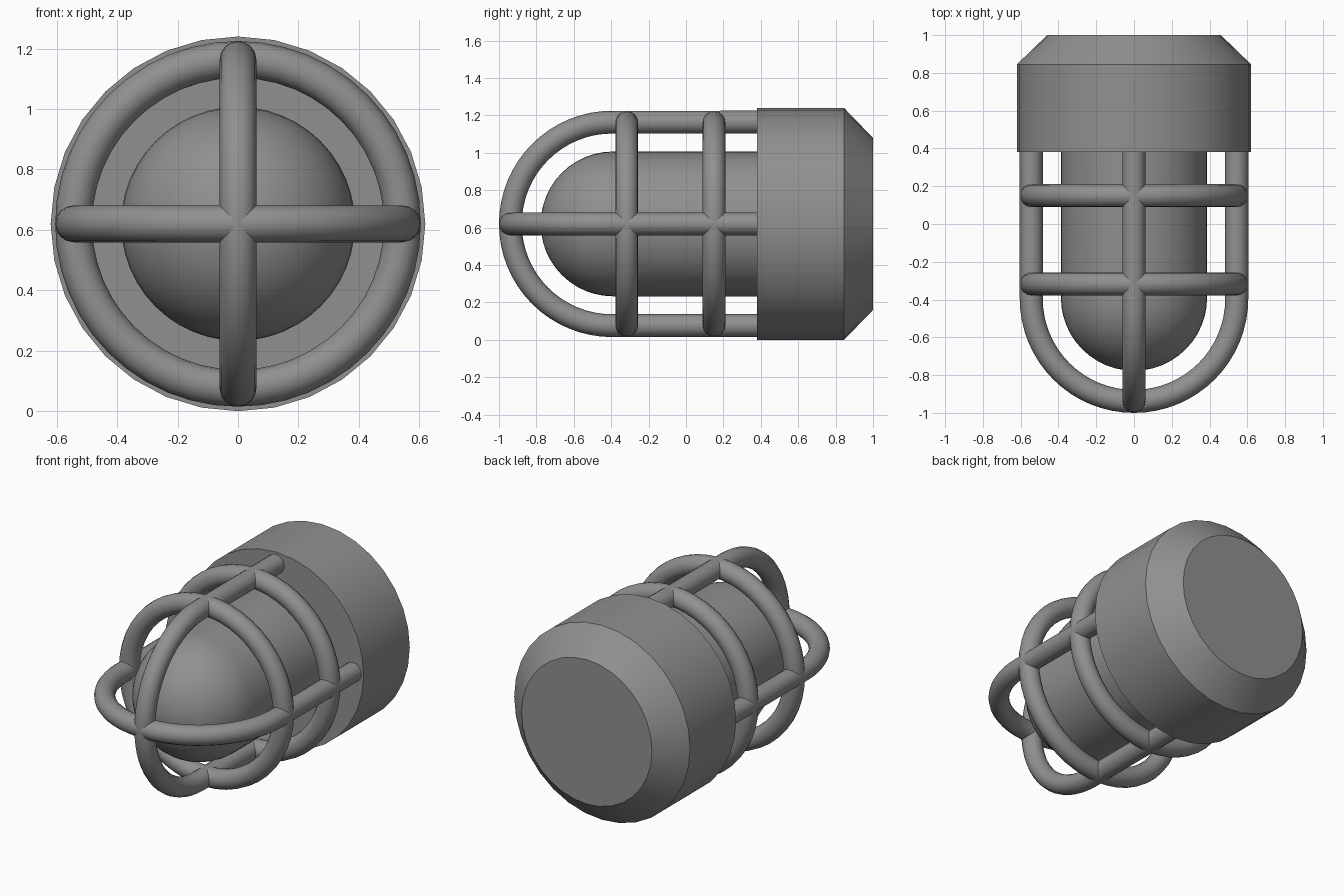
import bpy, bmesh
from math import sin, cos, pi, radians
from mathutils import Matrix, Vector

if "Cube" in bpy.data.objects:
    bpy.data.objects.remove(bpy.data.objects["Cube"])

CZ = 0.62        # height of the lamp axis
TUBE = 0.061     # cage bar radius
CAGE = 0.544     # cage centreline radius
ARC_Y = -0.395   # where the cage bars start curving

# Dark grey paint for every part
paint = bpy.data.materials.new("dark_grey")
paint.diffuse_color = (0.28, 0.28, 0.28, 1)
paint.use_nodes = True
paint.node_tree.nodes["Principled BSDF"].inputs["Base Color"].default_value = paint.diffuse_color


def finish(obj, angle=30):
    obj.data.materials.clear()
    obj.data.materials.append(paint)
    bpy.ops.object.select_all(action='DESELECT')
    obj.select_set(True)
    bpy.context.view_layer.objects.active = obj
    bpy.ops.object.shade_smooth_by_angle(angle=radians(angle))


def lathe(name, profile, steps):
    """Spin (radius, y) points around the lamp axis."""
    bm = bmesh.new()
    verts = [bm.verts.new((0, y, r)) for r, y in profile]
    edges = [bm.edges.new(pair) for pair in zip(verts, verts[1:])]
    bmesh.ops.spin(bm, geom=verts + edges, cent=(0, 0, 0), axis=(0, 1, 0),
                   angle=2 * pi, steps=steps, use_duplicate=False)
    bmesh.ops.remove_doubles(bm, verts=bm.verts, dist=1e-4)
    bmesh.ops.recalc_face_normals(bm, faces=bm.faces)
    mesh = bpy.data.meshes.new(name)
    bm.to_mesh(mesh)
    bm.free()
    obj = bpy.data.objects.new(name, mesh)
    bpy.context.collection.objects.link(obj)
    obj.location.z = CZ
    finish(obj)


def hoop(name, roll):
    """U-shaped bar: straight legs joined by a half circle at the front."""
    path = [(-CAGE, 0.40)]
    path += [(-CAGE * cos(pi * i / 32), ARC_Y - CAGE * sin(pi * i / 32)) for i in range(33)]
    path += [(CAGE, 0.40)]
    curve = bpy.data.curves.new(name, 'CURVE')
    curve.dimensions = '3D'
    curve.bevel_depth = TUBE
    curve.bevel_resolution = 6
    curve.use_fill_caps = True
    spline = curve.splines.new('POLY')
    spline.points.add(len(path) - 1)
    turn = Matrix.Rotation(roll, 3, 'Y')
    for point, (x, y) in zip(spline.points, path):
        point.co = (*(turn @ Vector((x, y, 0))), 1)
    obj = bpy.data.objects.new(name, curve)
    bpy.context.collection.objects.link(obj)
    obj.location.z = CZ
    bpy.ops.object.select_all(action='DESELECT')
    obj.select_set(True)
    bpy.context.view_layer.objects.active = obj
    bpy.ops.object.convert(target='MESH')
    finish(bpy.context.object, 40)


# Mounting base with chamfered back
lathe("mounting_base", [(0, 0.38), (0.62, 0.38), (0.62, 0.845), (0.46, 1.0), (0, 1.0)], 32)

# Domed lamp cover
R = 0.387
dome = [(R * sin(pi / 2 * i / 12), -0.39 - R * cos(pi / 2 * i / 12)) for i in range(13)]
lathe("lamp_cover", dome + [(R, 0.39), (0, 0.39)], 48)

# Cage: two crossing hoops and two rings
hoop("cage_hoop_horizontal", 0)
hoop("cage_hoop_vertical", pi / 2)
for name, y in (("cage_ring_front", -0.317), ("cage_ring_rear", 0.15)):
    bpy.ops.mesh.primitive_torus_add(major_radius=CAGE, minor_radius=TUBE,
                                     major_segments=48, minor_segments=16,
                                     location=(0, y, CZ), rotation=(pi / 2, 0, 0))
    bpy.context.object.name = name
    finish(bpy.context.object, 40)
